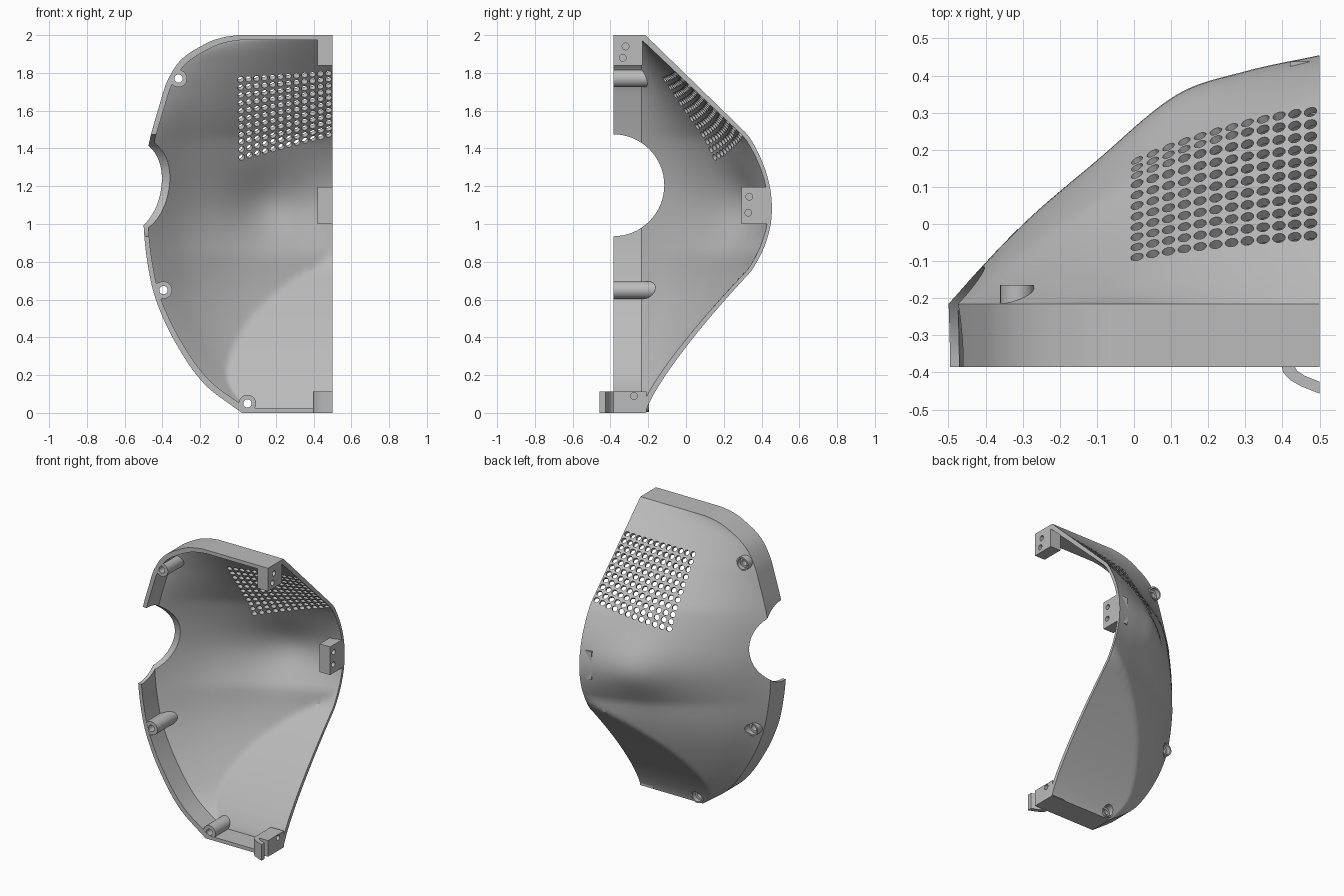
import bpy, bmesh, math
from mathutils import Vector, Matrix

cube = bpy.data.objects.get("Cube")
if cube:
    bpy.data.objects.remove(cube)

grey = bpy.data.materials.new("plain_grey")
grey.use_nodes = True
COLOR = (0.5, 0.5, 0.5, 1)
grey.diffuse_color = COLOR
grey.node_tree.nodes["Principled BSDF"].inputs["Base Color"].default_value = COLOR

BASE, RIM, EDGE = -0.215, -0.385, 0.5   # wall top, open rim, cut plane
ROWS, COLS = 100, 60
OUTLINE = [(0, 0.02), (0.15, -0.175), (0.37, -0.33), (0.6, -0.435), (0.8, -0.48),
           (1, -0.5), (1.2, -0.5), (1.41, -0.475), (1.65, -0.41), (1.77, -0.368),
           (1.88, -0.29), (1.965, -0.15), (1.99, -0.07), (2, 0)]
# Cross-section of the dome at the nose and away from it, and the untrimmed lower ridge
NOSE = [(0, 0), (0.2, 0.316), (0.4, 0.575), (0.615, 0.84), (0.8, 0.935), (1, 1)]
CHEEK = [(0, 0), (0.2, 0.3), (0.42, 0.55), (0.6, 0.71), (0.8, 0.865), (1, 1)]
LOWER = [(0, 0), (0.2, 0.15), (0.5, 0.31), (0.7, 0.38), (0.85, 0.4)]


def smooth(pts, t):
    """Cubic interpolation through sorted points."""
    k = 0
    while k < len(pts) - 2 and t > pts[k + 1][0]:
        k += 1

    def slope(i):
        a, b = pts[max(i - 1, 0)], pts[min(i + 1, len(pts) - 1)]
        return (b[1] - a[1]) / (b[0] - a[0])
    (x0, y0), (x1, y1) = pts[k], pts[k + 1]
    h = x1 - x0
    u = (t - x0) / h
    return ((1 + 2 * u) * (1 - u) ** 2 * y0 + u * (1 - u) ** 2 * h * slope(k)
            + u * u * (3 - 2 * u) * y1 + u * u * (u - 1) * h * slope(k + 1))


def ridge(z):
    """Depth of the shell along the cut plane."""
    if z > 1.47:
        return BASE + (0.33 - BASE) * (2 - z) / 0.53
    if z > 1.08:
        return 0.455 - 0.125 * ((z - 1.08) / 0.39) ** 2
    if z > 0.75:
        return 0.455 - 0.11 * ((1.08 - z) / 0.33) ** 2
    return BASE + (0.345 - BASE) * (z / 0.75) ** 1.25


def surface(x, z):
    """Convex dome with a nose, trimmed below by a concave scoop."""
    left = smooth(OUTLINE, z)
    s = min(max((x - left) / (EDGE - left), 0), 1)
    top = ridge(z) if z > 0.85 else smooth(LOWER, z)
    w = math.exp(-((z - 1.1) / 0.2) ** 2)
    bulge = w * smooth(NOSE, s) + (1 - w) * smooth(CHEEK, s)
    return min(BASE + (top - BASE) * bulge, ridge(z))


def finish(name, bm):
    bmesh.ops.recalc_face_normals(bm, faces=bm.faces)
    mesh = bpy.data.meshes.new(name)
    bm.to_mesh(mesh)
    bm.free()
    mesh.materials.append(grey)
    ob = bpy.data.objects.new(name, mesh)
    bpy.context.collection.objects.link(ob)
    return ob


def rod(bm, centre, axis, radius, length, sides=24):
    turn = Vector(axis).to_track_quat("Z", "Y").to_matrix().to_4x4()
    bmesh.ops.create_cone(bm, cap_ends=True, segments=sides, radius1=radius, radius2=radius,
                          depth=length, matrix=Matrix.Translation(centre) @ turn)


def rods(name, items):
    bm = bmesh.new()
    for item in items:
        rod(bm, *item)
    return finish(name, bm)


def box(name, lo, hi):
    bm = bmesh.new()
    bmesh.ops.create_cube(bm, size=1)
    for v in bm.verts:
        v.co = [lo[i] if v.co[i] < 0 else hi[i] for i in range(3)]
    return finish(name, bm)


def select(ob):
    bpy.ops.object.select_all(action="DESELECT")
    ob.select_set(True)
    bpy.context.view_layer.objects.active = ob


def combine(ob, other, operation="DIFFERENCE"):
    mod = ob.modifiers.new("cut", "BOOLEAN")
    mod.object, mod.operation, mod.solver = other, operation, "EXACT"
    select(ob)
    bpy.ops.object.modifier_apply(modifier=mod.name)


# Shell: outer and inner sheets with a straight side wall
bm = bmesh.new()
outer, inner = [], []
for i in range(ROWS + 1):
    z = 1 - math.cos(math.pi * i / ROWS)
    left = smooth(OUTLINE, z)
    orow, irow = [], []
    for j in range(COLS + 1):
        s = j / COLS
        x = left + (EDGE - left) * s
        y = surface(x, z)
        orow.append(bm.verts.new((x, y, z)))
        irow.append(bm.verts.new((x + 0.025 * (1 - s), y - 0.02, 1 + (z - 1) * 0.975)))
    outer.append(orow)
    inner.append(irow)
for grid in (outer, inner):
    for a, b in zip(grid, grid[1:]):
        for j in range(COLS):
            bm.faces.new((a[j], a[j + 1], b[j + 1], b[j]))


def border(grid):
    return grid[-1][::-1] + [r[0] for r in grid[-2:0:-1]] + grid[0]


def strip(a, b):
    for k in range(len(a) - 1):
        bm.faces.new((a[k], a[k + 1], b[k + 1], b[k]))


loops = [border(outer), border(inner)]
rims = [[bm.verts.new((v.co.x, RIM, v.co.z)) for v in lp] for lp in loops]
strip(loops[0], rims[0])
strip(loops[1], rims[1])
strip(rims[0], rims[1])
strip([r[-1] for r in outer], [r[-1] for r in inner])
for k in (0, -1):
    bm.faces.new((loops[0][k], loops[1][k], rims[1][k], rims[0][k]))
shell = finish("shell", bm)

# Cutters: side opening, vent grid, screw holes
opening = rods("opening_cutter", [((-0.3, RIM, 1.205), (1, 0, 0), 0.27, 0.8, 64)])
vents = []
for c in range(12):
    x = 0.008 + 0.0425 * c
    low, high = 1.36 + 0.27 * x, 1.78 + 0.08 * x
    for r in range(11):
        z, e = low + (high - low) * r / 10, 0.01
        y = surface(x, z)
        normal = (-(surface(x + e, z) - surface(x - e, z)) / (2 * e), 1,
                  -(surface(x, z + e) - surface(x, z - e)) / (2 * e))
        vents.append(((x, y, z), normal, 0.0175, 0.14, 12))
vent_cutter = rods("vent_cutter", vents)
# Screw position, boss end depth, direction of the web
SCREWS = [(-0.315, 1.77, -0.165, (-0.8, 0.6)), (-0.395, 0.65, -0.155, (-1, -0.2)),
          (0.05, 0.05, -0.195, None)]
UP = (0, 1, 0)
screw = rods("screw_cutter", [((x, -0.3, z), UP, 0.022, 0.6) for x, z, end, d in SCREWS])
bore = rods("bore_cutter", [((x, end + 0.17, z), UP, 0.036, 0.4) for x, z, end, d in SCREWS])
for cutter in (opening, vent_cutter, screw, bore):
    combine(shell, cutter)
parts = [shell]

# Screw bosses with webs to the wall
for n, (x, z, end, d) in enumerate(SCREWS):
    front = RIM + 0.001
    boss = rods("screw_boss_%d" % (n + 1),
                [((x, (front + end) / 2, z), UP, 0.046, end - front)])
    if d:
        web = box("web", (0, RIM + 0.002, -0.044), (0.034, -0.215, 0.044))
        web.data.transform(Matrix.Translation((x, 0, z))
                           @ Matrix.Rotation(-math.atan2(d[1], d[0]), 4, "Y"))
        combine(boss, web, "UNION")
        bpy.data.objects.remove(web)
    combine(boss, screw)
    combine(boss, bore)
    parts.append(boss)

# Joining blocks along the cut plane
pins = rods("pin_cutter", [((EDGE, y, z), (1, 0, 0), 0.018, 0.14) for y, z in
                           [(-0.32, 1.94), (-0.335, 1.88), (0.335, 1.145), (0.33, 1.06),
                            (-0.275, 0.09)]])
for name, lo, hi in [("top_block", (0.42, RIM, 1.84), (EDGE, -0.23, 1.995)),
                     ("middle_block", (0.42, 0.295, 1), (EDGE, 0.438, 1.195)),
                     ("bottom_block", (0.4, RIM, 0.003), (EDGE, -0.21, 0.112))]:
    block = box(name, lo, hi)
    combine(block, pins)
    parts.append(block)

# Curved hook below the bottom block
bm = bmesh.new()
hook = [(0.398, -0.38), (0.402, -0.4), (0.42, -0.42), (0.45, -0.437), (0.5, -0.457),
        (0.5, -0.425), (0.46, -0.409), (0.44, -0.396), (0.43, -0.38)]
face = bm.faces.new([bm.verts.new((x, y, 0)) for x, y in hook])
move = bmesh.ops.extrude_face_region(bm, geom=[face])["geom"]
bmesh.ops.translate(bm, vec=(0, 0, 0.112), verts=[v for v in move if isinstance(v, bmesh.types.BMVert)])
parts.append(finish("hook", bm))

for cutter in (opening, vent_cutter, screw, bore, pins):
    bpy.data.objects.remove(cutter)
for ob in parts:
    select(ob)
    bpy.ops.object.shade_smooth_by_angle(angle=math.radians(28))
